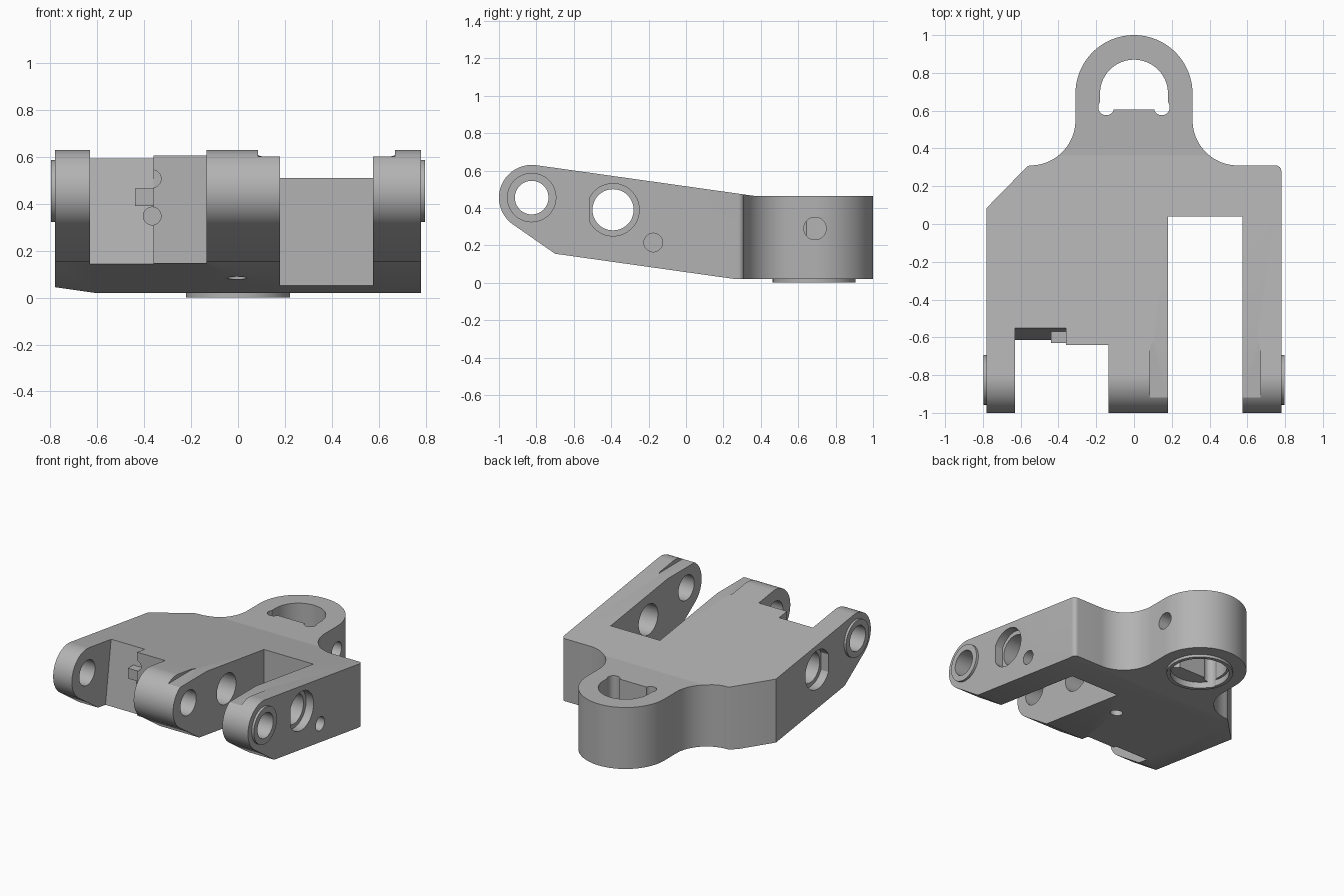
import bpy
import bmesh
from math import cos, sin, radians
from mathutils import Vector

if "Cube" in bpy.data.objects:
    bpy.data.objects.remove(bpy.data.objects["Cube"], do_unlink=True)

grey = bpy.data.materials.new("plain grey")
grey.use_nodes = True
grey.diffuse_color = (0.45, 0.45, 0.45, 1)
grey.node_tree.nodes["Principled BSDF"].inputs["Base Color"].default_value = (0.45, 0.45, 0.45, 1)


def arc(cx, cy, r, start, end, n=24):
    angles = [radians(start + (end - start) * i / n) for i in range(n + 1)]
    return [(cx + r * cos(a), cy + r * sin(a)) for a in angles]


def prism(name, points, axis, lo, hi):
    """Extrude a 2D outline along x (points are y,z), y (x,z) or z (x,y)."""
    def place(p, d):
        return {"x": (d, p[0], p[1]), "y": (p[0], d, p[1]), "z": (p[0], p[1], d)}[axis]
    bm = bmesh.new()
    base = bm.faces.new([bm.verts.new(place(p, lo)) for p in points])
    grown = bmesh.ops.extrude_face_region(bm, geom=[base])["geom"]
    shift = Vector(place((0, 0), hi - lo))
    bmesh.ops.translate(bm, vec=shift, verts=[v for v in grown if isinstance(v, bmesh.types.BMVert)])
    bmesh.ops.recalc_face_normals(bm, faces=bm.faces[:])
    mesh = bpy.data.meshes.new(name)
    bm.to_mesh(mesh)
    bm.free()
    mesh.materials.append(grey)
    obj = bpy.data.objects.new(name, mesh)
    bpy.context.collection.objects.link(obj)
    return obj


def rod(name, cx, cy, r, axis, lo, hi, n=48):
    return prism(name, arc(cx, cy, r, 0, 360, n)[:-1], axis, lo, hi)


def box(name, x0, x1, y0, y1, z0, z1):
    return prism(name, [(x0, y0), (x1, y0), (x1, y1), (x0, y1)], "z", z0, z1)


def combine(target, tool, operation="DIFFERENCE"):
    mod = target.modifiers.new(tool.name, "BOOLEAN")
    mod.operation = operation
    mod.solver = "EXACT"
    mod.object = tool
    bpy.context.view_layer.objects.active = target
    bpy.ops.object.modifier_apply(modifier=mod.name)
    bpy.data.objects.remove(tool, do_unlink=True)


# Body: side profile crossed with the plan outline
side = arc(-0.825, 0.455, 0.175, 82, 234, 32)
side += [(-0.70, 0.155), (0.26, 0.02), (1.1, 0.02), (1.1, 0.465), (0.36, 0.465)]
body = prism("bracket_body", side, "x", -1, 1)
plan = [(-0.78, -1.1), (0.78, -1.1)]
plan += arc(0.75, 0.28, 0.03, 0, 90, 6)
plan += arc(0.55, 0.55, 0.24, 270, 180, 20)
plan += arc(0, 0.69, 0.31, 0, 180, 48)
plan += arc(-0.55, 0.55, 0.24, 360, 270, 20)
plan += [(-0.565, 0.305), (-0.78, 0.085)]
combine(body, prism("plan_outline", plan, "z", -0.2, 0.9), "INTERSECT")

# Slots between the arms
combine(body, box("deep_slot", 0.18, 0.575, -1.2, 0.04, -0.2, 0.9))
combine(body, box("front_slot", -0.40, -0.135, -1.2, -0.64, -0.2, 0.9))
slant = [(-1.2, -0.1), (-0.65, -0.1), (-0.536, 0.7), (-1.2, 0.7)]
combine(body, prism("slanted_slot", slant, "x", -0.63, -0.36))

# Rounded step on the lug tops either side of the deep slot
step = [(0.085, -1.1), (0.67, -1.1)]
step += arc(0.58, -0.67, 0.09, 0, 90, 12) + arc(0.175, -0.67, 0.09, 90, 180, 12)
combine(body, prism("lug_step", step, "z", 0.602, 0.8))

# Latch tab with a round relief above and below
for z in (0.507, 0.348):
    combine(body, rod("tab_relief", -0.366, z, 0.038, "y", -0.8, -0.57, 32))
combine(body, box("latch_tab", -0.44, -0.34, -0.63, -0.55, 0.39, 0.465), "UNION")

# Raised rims round the pivot and under the eye
for lo, hi in ((-0.797, -0.74), (0.74, 0.797)):
    combine(body, rod("pivot_rim", -0.825, 0.455, 0.132, "x", lo, hi), "UNION")
combine(body, rod("eye_rim", 0, 0.685, 0.222, "z", 0, 0.05), "UNION")

# Cross holes and their flat-sided counterbores
combine(body, rod("pivot_hole", -0.825, 0.455, 0.09, "x", -1, 1))
combine(body, rod("cross_hole", -0.39, 0.39, 0.11, "x", -1, 1))
for lo, hi in ((-0.9, -0.72), (0.72, 0.9)):
    combine(body, prism("counterbore", arc(-0.39, 0.39, 0.14, -153, 153, 48), "x", lo, hi))

# Eye opening with a flat front and two corner reliefs
opening = arc(0, 0.69, 0.18, 0, 180, 40) + [(-0.18, 0.605), (0.18, 0.605)]
combine(body, prism("eye_opening", opening, "z", -0.2, 0.9))
for s in (-1, 1):
    combine(body, rod("corner_relief", s * 0.147, 0.618, 0.042, "z", -0.2, 0.9, 32))
combine(body, rod("eye_counterbore", 0, 0.685, 0.197, "z", -0.2, 0.045))

# Small pin holes
combine(body, rod("side_pin_hole", -0.175, 0.215, 0.05, "x", 0.68, 0.9, 32))
combine(body, rod("eye_pin_hole", 0.69, 0.29, 0.06, "x", 0.1, 0.9, 32))
combine(body, rod("under_pin_hole", -0.005, -0.19, 0.042, "z", -0.2, 0.2, 32))

body.select_set(True)
bpy.context.view_layer.objects.active = body
bpy.ops.object.shade_smooth_by_angle(angle=radians(30))
